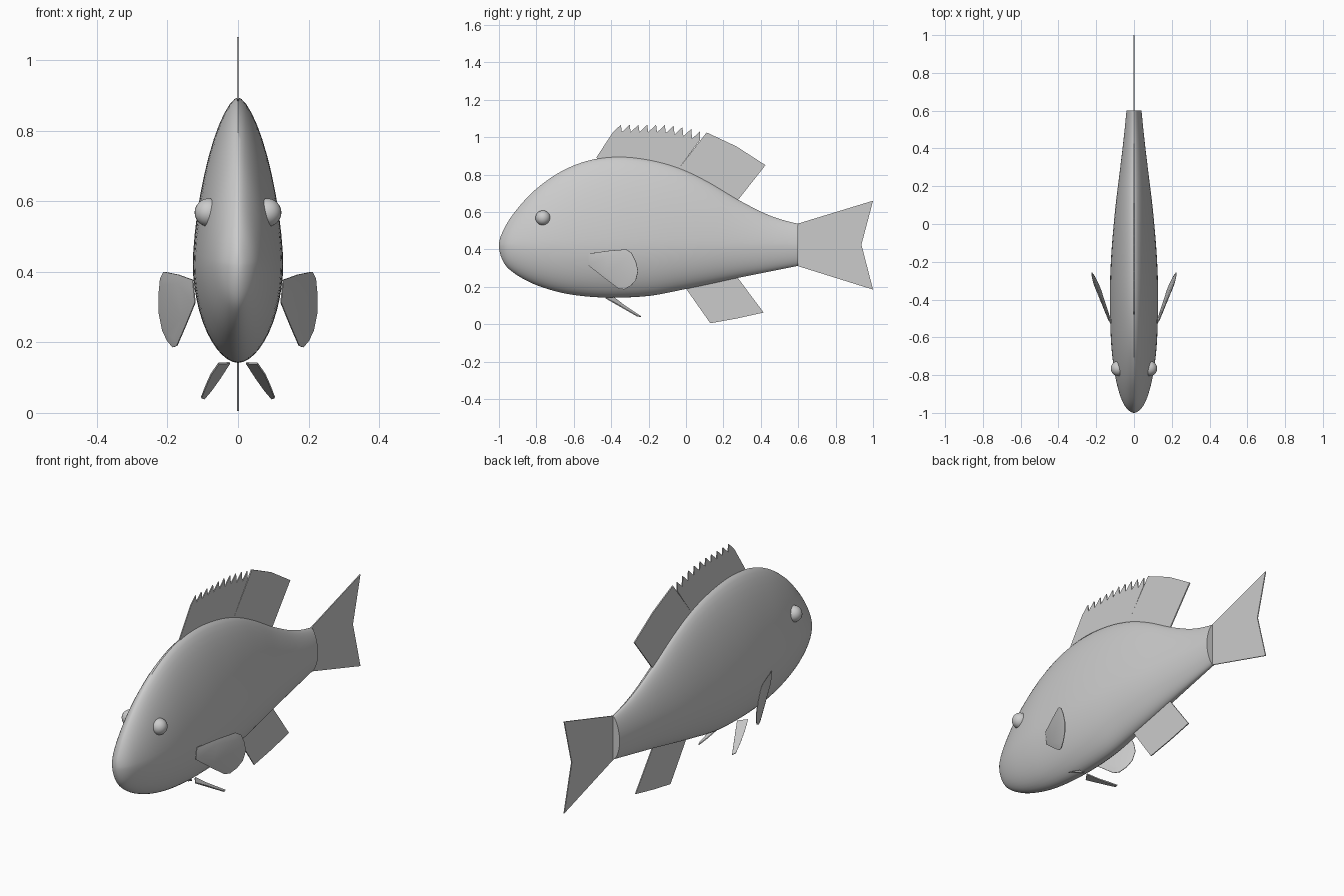
import bpy, bmesh, math
from mathutils import Vector

if "Cube" in bpy.data.objects:
    bpy.data.objects.remove(bpy.data.objects["Cube"])

GREY = (0.6, 0.6, 0.6, 1)
grey = bpy.data.materials.new("plain_grey")
grey.use_nodes = True
grey.diffuse_color = GREY
grey.node_tree.nodes["Principled BSDF"].inputs["Base Color"].default_value = GREY


def finish(name, bm, angle=40):
    bmesh.ops.recalc_face_normals(bm, faces=bm.faces)
    mesh = bpy.data.meshes.new(name)
    bm.to_mesh(mesh)
    bm.free()
    mesh.materials.append(grey)
    obj = bpy.data.objects.new(name, mesh)
    bpy.context.collection.objects.link(obj)
    bpy.ops.object.select_all(action='DESELECT')
    obj.select_set(True)
    bpy.context.view_layer.objects.active = obj
    bpy.ops.object.shade_smooth_by_angle(angle=math.radians(angle))
    return obj


def spline(points, steps):
    """Catmull-Rom through all points except the first and last."""
    out = []
    for a, b, c, d in zip(points, points[1:], points[2:], points[3:]):
        for i in range(steps):
            t = i / steps
            out.append([q + 0.5 * t * (r - p + t * (2*p - 5*q + 4*r - s + t * (3*(q - r) + s - p)))
                        for p, q, r, s in zip(a, b, c, d)])
    return out + [points[-2]]


# Body: stations of y, back height, belly height, half width
MID = 0.42
stations = [
    (-0.975, 0.30, 0.51, -0.04),
    (-1.0, MID, MID, 0), (-0.975, 0.505, 0.33, 0.04), (-0.915, 0.60, 0.27, 0.071),
    (-0.81, 0.715, 0.213, 0.099), (-0.67, 0.815, 0.169, 0.118), (-0.52, 0.875, 0.147, 0.126),
    (-0.36, 0.895, 0.142, 0.128), (-0.19, 0.877, 0.152, 0.122), (-0.03, 0.832, 0.182, 0.11),
    (0.12, 0.76, 0.213, 0.095), (0.29, 0.659, 0.25, 0.074), (0.45, 0.58, 0.282, 0.055),
    (0.6, 0.537, 0.312, 0.04), (0.75, 0.52, 0.34, 0.028)]


def section(y, top, low, half, sides=48):
    """Upright section, more pointed along the back than the belly."""
    ring = []
    for i in range(sides):
        a = 2 * math.pi * i / sides
        c, s = math.cos(a), math.sin(a)
        power = 2 / (1.6 if s > 0 else 1.85)
        reach = top - MID if s > 0 else MID - low
        ring.append((math.copysign(abs(c) ** power, c) * half, y,
                     MID + math.copysign(abs(s) ** power, s) * reach))
    return ring


bm = bmesh.new()
rings = [[bm.verts.new(p) for p in section(*s)] for s in spline(stations, 5)]
for r1, r2 in zip(rings, rings[1:]):
    for i in range(len(r1)):
        j = (i + 1) % len(r1)
        bm.faces.new((r1[i], r1[j], r2[j], r2[i]))
bm.faces.new(rings[-1])
bmesh.ops.remove_doubles(bm, verts=bm.verts, dist=0.0002)
finish("body", bm)


def fin(name, points, thickness, rim=0, dome=0):
    """Thin plate with the given 3D outline; rim and dome swell its sides."""
    bm = bmesh.new()
    face = bm.faces.new([bm.verts.new(p) for p in points])
    face.normal_update()
    n = face.normal.copy()
    bmesh.ops.translate(bm, verts=face.verts, vec=-n * thickness / 2)
    ext = bmesh.ops.extrude_face_region(bm, geom=[face], use_keep_orig=True)
    verts = [g for g in ext["geom"] if isinstance(g, bmesh.types.BMVert)]
    caps = [face] + [g for g in ext["geom"] if isinstance(g, bmesh.types.BMFace)]
    bmesh.ops.translate(bm, verts=verts, vec=n * thickness)
    bmesh.ops.recalc_face_normals(bm, faces=bm.faces)
    if rim:
        bmesh.ops.inset_individual(bm, faces=caps, thickness=rim, depth=dome)
    return finish(name, bm)


def upright(points):
    return [(0, y, z) for y, z in points]


# Spiny front dorsal fin: teeth generated along its upper edge
teeth = []
for i in range(10):
    y = -0.39 + 0.047 * i
    z = 1.03 - 0.0007 * max(0, i - 4) ** 2 * 2
    teeth += [(y, z - 0.003), (y + 0.042, z + 0.036)]
fin("front_dorsal_fin", upright([(-0.1, 0.78), (-0.4, 0.82), (-0.48, 0.89)] + teeth
                                + [(0.075, 0.985), (-0.04, 0.83)]), 0.005)

# Remaining fins on the centre line
fin("rear_dorsal_fin", upright([(-0.04, 0.83), (0.11, 1.025), (0.27, 0.95), (0.425, 0.85),
                                (0.275, 0.66), (0.2, 0.65), (0.0, 0.76)]), 0.006)
fin("anal_fin", upright([(0.0, 0.19), (0.13, 0.005), (0.27, 0.03), (0.415, 0.062),
                         (0.275, 0.25), (0.2, 0.28), (0.05, 0.25)]), 0.005)
fin("tail_fin", upright([(0.59, 0.535), (1.0, 0.66), (0.938, 0.425), (1.0, 0.185),
                         (0.59, 0.313)]), 0.005)

# Paired parts
pectoral = [(-0.52, 0.377), (-0.42, 0.392), (-0.32, 0.40), (-0.29, 0.38), (-0.268, 0.335),
            (-0.256, 0.285), (-0.268, 0.235), (-0.295, 0.205), (-0.33, 0.186), (-0.36, 0.19),
            (-0.44, 0.25), (-0.52, 0.313)]
pelvic = [(0.023, -0.385, 0.142), (0.055, -0.43, 0.14), (0.076, -0.375, 0.11),
          (0.091, -0.32, 0.077), (0.104, -0.26, 0.043), (0.096, -0.24, 0.04),
          (0.075, -0.28, 0.065), (0.05, -0.33, 0.1)]
for side, word in ((1, "left"), (-1, "right")):
    fin(word + "_pectoral_fin",
        [(side * (0.128 + 0.4 * (y + 0.5) + 0.1 * (z - 0.3)), y, z) for y, z in pectoral],
        0.003, 0.025, 0.004)
    fin(word + "_pelvic_fin", [(side * x, y, z) for x, y, z in pelvic], 0.005)
    bm = bmesh.new()
    bmesh.ops.create_uvsphere(bm, u_segments=24, v_segments=16, radius=0.04)
    bmesh.ops.translate(bm, verts=bm.verts, vec=Vector((side * 0.083, -0.765, 0.568)))
    finish(word + "_eye", bm)
